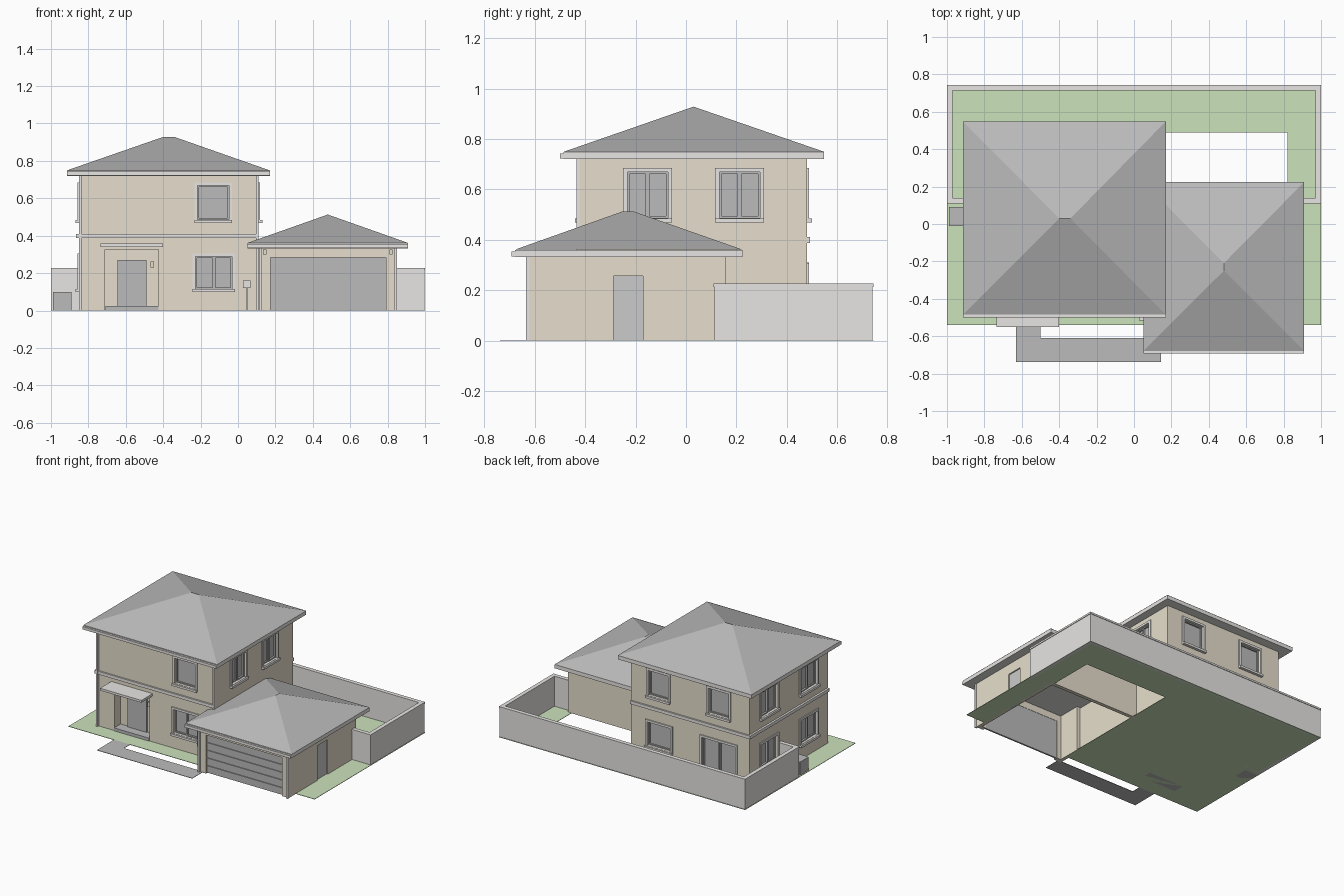
import bpy

if "Cube" in bpy.data.objects:
    bpy.data.objects.remove(bpy.data.objects["Cube"])


def material(name, rgb):
    m = bpy.data.materials.new(name)
    m.diffuse_color = (*rgb, 1)
    m.use_nodes = True
    m.node_tree.nodes["Principled BSDF"].inputs["Base Color"].default_value = m.diffuse_color
    return m


WALL = material("render_beige", (0.80, 0.74, 0.61))
LAWN = material("lawn_green", (0.60, 0.76, 0.50))
TRIM = material("trim_light", (0.80, 0.79, 0.77))
GREY = material("mid_grey", (0.5, 0.5, 0.5))
PALE = material("pale_panel", (0.72, 0.74, 0.74))


def mesh(name, verts, faces, mat):
    me = bpy.data.meshes.new(name)
    me.from_pydata(verts, [], faces)
    ob = bpy.data.objects.new(name, me)
    bpy.context.collection.objects.link(ob)
    if mat:
        me.materials.append(mat)
    return ob


def boxes(name, items, mat=None):
    """One object made of axis-aligned boxes (x0, x1, y0, y1, z0, z1)."""
    verts, faces = [], []
    for x0, x1, y0, y1, z0, z1 in items:
        n = len(verts)
        verts += [(x, y, z) for z in (z0, z1)
                  for x, y in ((x0, y0), (x1, y0), (x1, y1), (x0, y1))]
        faces += [[n + i for i in f] for f in
                  ((3, 2, 1, 0), (4, 5, 6, 7), (0, 1, 5, 4),
                   (1, 2, 6, 5), (2, 3, 7, 6), (3, 0, 4, 7))]
    return mesh(name, verts, faces, mat)


# house body limits
HX0, HX1, HY0, HY1 = -0.85, 0.11, -0.42, 0.48


def on_wall(side, u0, u1, d0, d1, z0, z1):
    """Box on a house wall: u runs along the wall, d is distance outwards."""
    plane, s = {"front": (HY0, -1), "back": (HY1, 1),
                "left": (HX0, -1), "right": (HX1, 1)}[side]
    a, b = sorted((plane + s * d0, plane + s * d1))
    if side in ("front", "back"):
        return (u0, u1, a, b, z0, z1)
    return (a, b, u0, u1, z0, z1)


def ring(side, u0, u1, z0, z1, w, d0, d1):
    return [on_wall(side, u0, u1, d0, d1, z1 - w, z1),
            on_wall(side, u0, u1, d0, d1, z0, z0 + w),
            on_wall(side, u0, u0 + w, d0, d1, z0 + w, z1 - w),
            on_wall(side, u1 - w, u1, d0, d1, z0 + w, z1 - w)]


cuts = []


def window(name, side, u0, u1, z0, z1, panes=2, sill=True):
    w = 0.016
    a, b, c, d = u0 + w, u1 - w, z0 + w, z1 - w
    cuts.append(on_wall(side, a, b, -0.03, 0.05, c, d))
    trim = ring(side, u0, u1, z0, z1, w, -0.005, 0.008)
    if sill:
        trim.append(on_wall(side, u0, u1, -0.005, 0.02, z0 - 0.002, z0 + 0.014))
    boxes(name + "_trim", trim, TRIM)
    step = (b - a) / panes
    sash = []
    for i in range(panes):
        k = 0.004 * (i % 2)
        sash += ring(side, a + i * step, a + (i + 1) * step, c, d, 0.008,
                     -0.029 + k, -0.012 + k)
    boxes(name + "_sash", sash, GREY)
    boxes(name + "_glass", [on_wall(side, a, b, -0.031, -0.022, c, d)], GREY)


# windows and patio door
UP, LOW = (0.47, 0.685), (0.10, 0.305)
window("front_upper_window", "front", -0.232, -0.033, *UP, panes=1)
window("front_lower_window", "front", -0.243, -0.016, *LOW)
for i, u in enumerate((-0.249, 0.116)):
    window(f"right_window_{i}", "right", u, u + 0.193, *UP)
for i, u in enumerate((-0.32, 0.14)):
    window(f"left_upper_window_{i}", "left", u, u + 0.22, *UP)
    window(f"left_lower_window_{i}", "left", u, u + 0.22, *LOW)
for i, u in enumerate((-0.702, -0.212)):
    window(f"back_upper_window_{i}", "back", u, u + 0.197, *UP, panes=1)
window("back_lower_window", "back", -0.229, -0.008, *LOW, panes=1)
window("patio_door", "back", -0.755, -0.45, 0.01, 0.31, sill=False)

# house body with window openings and porch recess cut in
house = boxes("house_walls", [(HX0, HX1, HY0, HY1, 0.002, 0.725)], WALL)
cuts.append(on_wall("front", -0.71, -0.425, -0.07, 0.05, -0.02, 0.326))
cutter = boxes("opening_cutter", cuts, WALL)
cutter.hide_render = True
cutter.hide_set(True)
mod = house.modifiers.new("openings", "BOOLEAN")
mod.operation = "DIFFERENCE"
mod.object = cutter

# belt course on front, left and back
boxes("belt_course", [on_wall("front", HX0 - 0.015, HX1, -0.005, 0.012, 0.387, 0.41),
                      on_wall("back", HX0 - 0.015, HX1, -0.005, 0.012, 0.387, 0.41),
                      on_wall("left", HY0, HY1, -0.005, 0.015, 0.387, 0.41)], TRIM)

# porch
boxes("porch_step", [(-0.709, -0.426, -0.425, -0.345, 0, 0.025)], GREY)
boxes("front_door", [(-0.645, -0.49, -0.36, -0.345, 0.025, 0.27)], GREY)
boxes("door_canopy", [(-0.735, -0.40, -0.55, -0.415, 0.34, 0.357)], TRIM)
boxes("porch_lamp", [(-0.468, -0.45, -0.38, -0.345, 0.23, 0.262)], WALL)


def hip_roof(name, x0, x1, y0, y1, z, top, ridge):
    """Eave slab with a front gutter and a hipped top over it."""
    boxes(name + "_fascia", [(x0, x1, y0, y1, z, z + 0.028)], TRIM)
    boxes(name + "_gutter", [(x0, x1, y0 - 0.014, y0, z + 0.002, z + 0.022)], TRIM)
    e = z + 0.029
    corners = [(x0, y0, e), (x1, y0, e), (x1, y1, e), (x0, y1, e)]
    (ax, ay), (bx, by) = ridge
    if ay == by:
        faces = [(0, 1, 5, 4), (1, 2, 5), (2, 3, 4, 5), (3, 0, 4)]
    else:
        faces = [(0, 1, 4), (1, 2, 5, 4), (2, 3, 5), (3, 0, 4, 5)]
    mesh(name, corners + [(ax, ay, top), (bx, by, top)], faces + [(3, 2, 1, 0)], GREY)


hip_roof("house_roof", -0.915, 0.17, -0.485, 0.548, 0.72, 0.928,
         [(-0.40, 0.03), (-0.34, 0.03)])
hip_roof("garage_roof", 0.05, 0.91, -0.678, 0.224, 0.332, 0.513,
         [(0.48, -0.25), (0.48, -0.21)])

# garage: open-bottomed shell of walls
boxes("garage_walls", [(0.115, 0.174, -0.62, -0.59, 0, 0.334),
                       (0.79, 0.847, -0.62, -0.59, 0, 0.334),
                       (0.174, 0.79, -0.62, -0.59, 0.283, 0.334),
                       (0.115, 0.14, -0.59, -0.42, 0, 0.334),
                       (0.82, 0.847, -0.59, -0.287, 0, 0.334),
                       (0.82, 0.847, -0.17, 0.157, 0, 0.334),
                       (0.82, 0.847, -0.287, -0.17, 0.257, 0.334),
                       (0.11, 0.82, 0.13, 0.157, 0, 0.334)], WALL)
h = 0.283 / 5
boxes("garage_door", [(0.174, 0.79, -0.608, -0.596, i * h + 0.003, (i + 1) * h - 0.003)
                      for i in range(5)] + [(0.174, 0.79, -0.602, -0.592, 0, 0.283)], GREY)
boxes("garage_side_door", [(0.825, 0.838, -0.287, -0.17, 0, 0.257)], PALE)
boxes("garage_lamps", [(x - 0.009, x + 0.009, -0.634, -0.615, 0.30, 0.327)
                       for x in (0.143, 0.818)], WALL)

# downpipes
boxes("house_downpipes", [(x - 0.007, x + 0.007, -0.435, -0.42, 0, 0.72)
                          for x in (-0.843, 0.103)], TRIM)
boxes("garage_downpipes", [(x - 0.007, x + 0.007, -0.635, -0.62, 0, 0.333)
                           for x in (0.122, 0.842)], TRIM)

# boundary wall with a slightly wider coping
def boundary(name, inset, t, z0, z1):
    o, y0, y1 = 1 - inset, 0.11 + inset, 0.743 - inset
    items = [(-o, o, y1 - t, y1, z0, z1)]
    for s, end in ((-1, 0.85), (1, 0.847)):
        xs = sorted((s * o, s * (o - t)))
        items.append((*xs, y0, y1 - t, z0, z1))
        xs = sorted((s * (o - t), s * end))
        items.append((*xs, y0, y0 + t, z0, z1))
    boxes(name, items, TRIM)


boundary("boundary_wall", 0.004, 0.022, 0, 0.213)
boundary("wall_coping", 0, 0.03, 0.213, 0.226)

# lawn around the paved yard, and the front path
boxes("lawn", [(-1, 0.14, -0.54, 0.743, 0, 0.003),
               (0.14, 0.82, 0.49, 0.743, 0, 0.003),
               (0.82, 1, -0.54, 0.743, 0, 0.003)], LAWN)
boxes("front_path", [(-0.63, 0.145, -0.738, -0.61, 0, 0.003),
                     (-0.63, -0.50, -0.61, -0.54, 0, 0.003)], GREY)

# outdoor unit and mailbox
boxes("outdoor_unit", [(-0.99, -0.89, -0.01, 0.09, 0, 0.10)], GREY)
boxes("mailbox", [(0.042, 0.054, -0.506, -0.494, 0, 0.12),
                  (0.026, 0.068, -0.515, -0.475, 0.12, 0.16)], TRIM)
